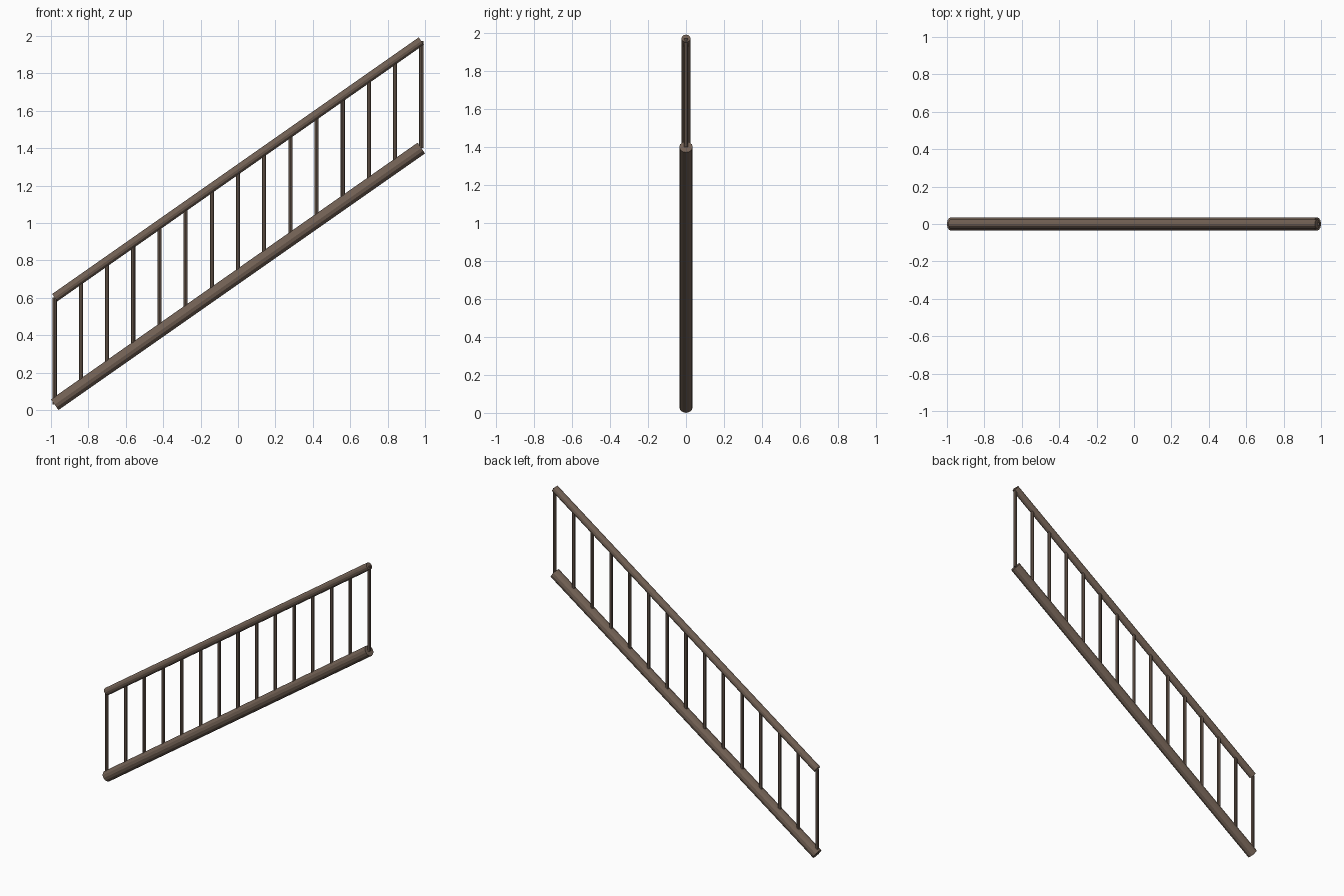
import bpy
from mathutils import Vector

if "Cube" in bpy.data.objects:
    bpy.data.objects.remove(bpy.data.objects["Cube"])

wood = bpy.data.materials.new("brown_wood")
wood.diffuse_color = (0.17, 0.12, 0.09, 1)
wood.use_nodes = True
wood.node_tree.nodes["Principled BSDF"].inputs["Base Color"].default_value = wood.diffuse_color

HALF = 0.98          # half the horizontal run
RISE = 1.372         # height gained along the run
LOW, HIGH = 0.029, 0.601   # rail axis heights at the low end
COUNT = 15


def rod(name, a, b, radius, sides):
    a, b = Vector(a), Vector(b)
    d = b - a
    bpy.ops.mesh.primitive_cylinder_add(vertices=sides, radius=radius, depth=d.length,
                                        location=(a + b) / 2)
    ob = bpy.context.object
    ob.name = name
    ob.rotation_euler = d.to_track_quat('Z', 'Y').to_euler()
    ob.data.materials.append(wood)
    return ob


# Sloping rails, ends cut square to their axes
rod("bottom_rail", (-HALF, 0, LOW), (HALF, 0, LOW + RISE), 0.035, 12)
rod("handrail", (-HALF, 0, HIGH), (HALF, 0, HIGH + RISE), 0.024, 12)

# Upright balusters running between the rail axes
for i in range(COUNT):
    t = i / (COUNT - 1)
    x = -HALF + 2 * HALF * t
    rod(f"baluster_{i + 1}", (x, 0, LOW + RISE * t), (x, 0, HIGH + RISE * t), 0.011, 8)
